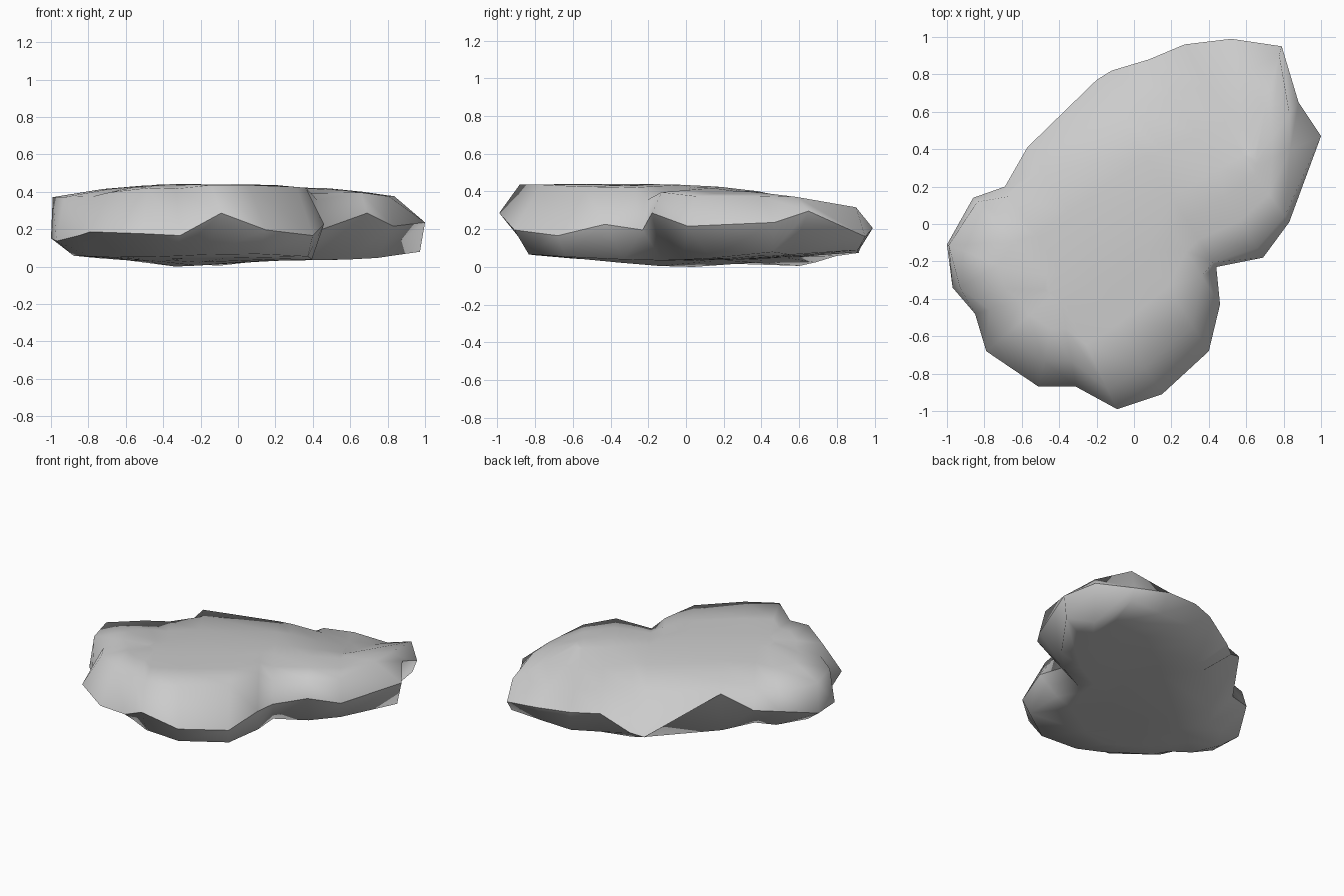
import bpy, bmesh, math
from mathutils import Vector

if "Cube" in bpy.data.objects:
    bpy.data.objects.remove(bpy.data.objects["Cube"])

# Rim of the slab: x, y, z, shoulder inset, shoulder z, underside inset
RIM = [
    (-1.00, -.11, .165, .01, .385, .13), (-.86, .14, .235, .03, .35, .17),
    (-.69, .20, .22, .06, .38, .18), (-.57, .41, .39, .15, .41, .20),
    (-.20, .77, .11, .20, .36, .20), (-.12, .82, .14, .25, .365, .16),
    (.08, .88, .25, .22, .32, .10), (.27, .96, .24, .25, .295, .05),
    (.52, .99, .22, .20, .29, .08), (.79, .95, .175, .05, .33, .04),
    (.88, .65, .31, .08, .385, .12), (1.00, .47, .25, .18, .39, .03),
    (.83, .01, .23, .04, .39, .15), (.69, -.18, .30, .06, .41, .19),
    (.44, -.23, .21, .03, .37, .12), (.46, -.43, .24, .18, .435, .12),
    (.40, -.68, .18, .16, .44, .05), (.15, -.91, .21, .17, .45, .09),
    (-.09, -.99, .30, .12, .45, .20), (-.31, -.87, .18, .14, .43, .15),
    (-.51, -.87, .19, .14, .435, .25), (-.79, -.68, .20, .13, .41, .24),
    (-.85, -.48, .18, .08, .39, .20), (-.97, -.34, .15, .04, .385, .18),
]
A, B = Vector((-.40, -.35)), Vector((.62, .30))   # crest line of the slab


def crest_z(p):
    return .455 - .09 * max(0, p.x) ** 2


def bottom_z(p):
    # shallow underside with a keel towards the back left
    keel = math.exp(-((p.x + .22) / .25) ** 2 - ((p.y - .5) / .75) ** 2)
    return .047 + .05 * p.y ** 2 + .04 * p.x ** 4 - .06 * keel


def axis_point(p):
    d = B - A
    t = max(0, min(1, (p - A).dot(d) / d.dot(d)))
    return A + d * t


bm = bmesh.new()


def ring(points):
    return [bm.verts.new(p) for p in points]


def bridge(lo, hi):
    for i in range(len(lo)):
        j = (i + 1) % len(lo)
        bm.faces.new((lo[i], lo[j], hi[j], hi[i]))


def cap(rim, top):
    """Edge ring, two inner rings and a closing face along the crest."""
    last = rim
    for k in (0, .45, .85):
        pts = []
        for x, y, z, t_in, t_z, b_in in RIM:
            p = Vector((x, y))
            c = axis_point(p)
            s = p + (c - p).normalized() * (t_in if top else b_in)
            q = s.lerp(c, k)
            rise = k ** (.6 if x < 0 else 1)      # fuller dome on the left
            h = t_z + (crest_z(c) - t_z) * rise if top else bottom_z(q)
            pts.append((q.x, q.y, h))
        new = ring(pts)
        bridge(last, new)
        last = new
    bm.faces.new(last)


rim = ring([r[:3] for r in RIM])
cap(rim, True)
cap(rim, False)
bmesh.ops.triangulate(bm, faces=[f for f in bm.faces if len(f.verts) > 4])
bmesh.ops.recalc_face_normals(bm, faces=bm.faces)

# Smooth stone with a crisp edge around the rim
for f in bm.faces:
    f.smooth = True
for i, v in enumerate(rim):
    e = bm.edges.get((v, rim[(i + 1) % len(rim)]))
    e.smooth = False

# Rest the slab on the ground
low = min(v.co.z for v in bm.verts)
for v in bm.verts:
    v.co.z -= low

mesh = bpy.data.meshes.new("rock_slab")
bm.to_mesh(mesh)
bm.free()
rock = bpy.data.objects.new("rock_slab", mesh)
bpy.context.collection.objects.link(rock)

stone = bpy.data.materials.new("pale_grey_stone")
stone.diffuse_color = (.6, .6, .6, 1)
stone.use_nodes = True
stone.node_tree.nodes["Principled BSDF"].inputs["Base Color"].default_value = stone.diffuse_color
mesh.materials.append(stone)
